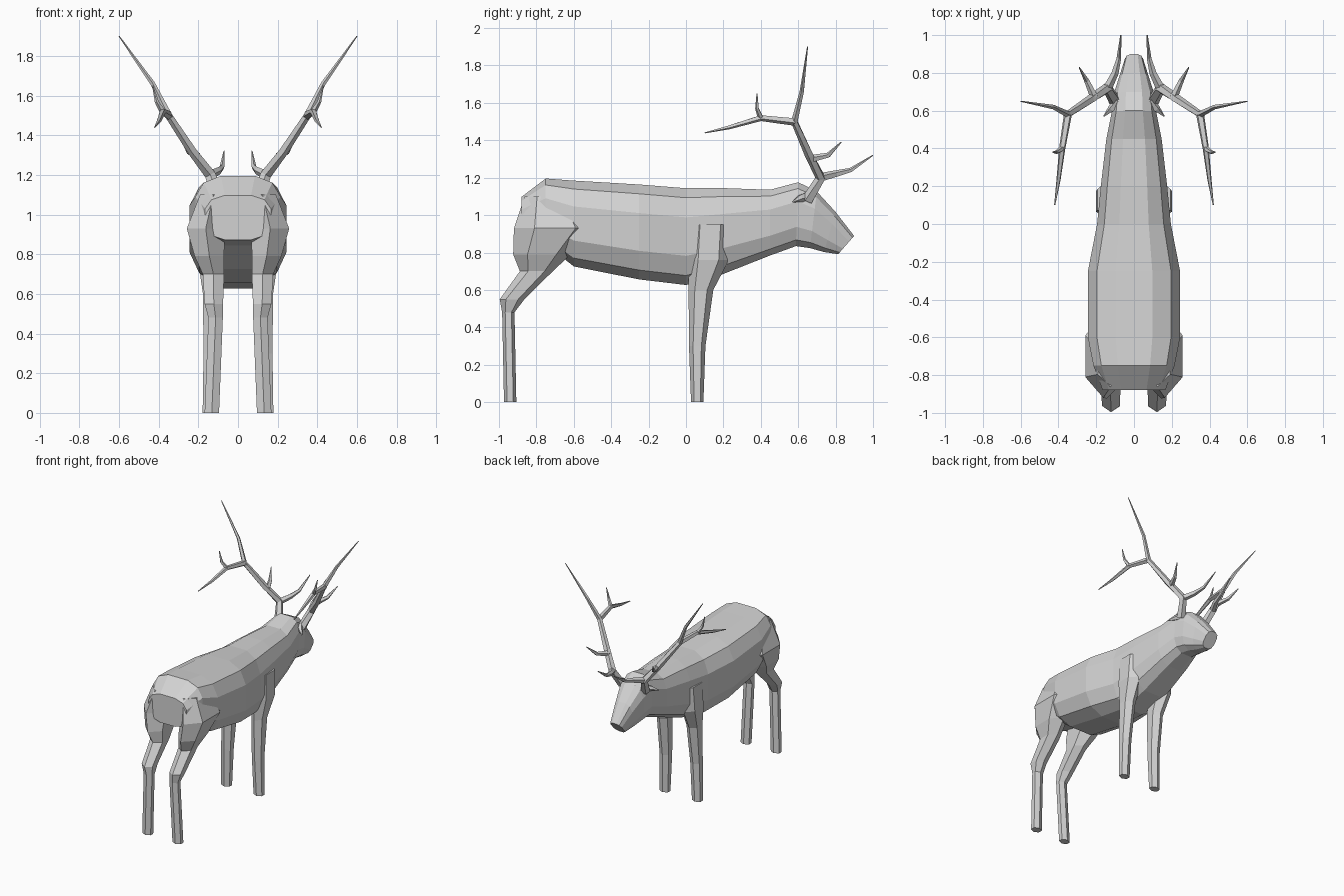
import bpy, bmesh, math
from mathutils import Vector

old = bpy.data.objects.get("Cube")
if old:
    bpy.data.objects.remove(old, do_unlink=True)

# Single coat colour
shade = 0.65
coat = bpy.data.materials.new("pale_grey")
coat.use_nodes = True
coat.diffuse_color = (shade, shade, shade, 1)
principled = coat.node_tree.nodes["Principled BSDF"]
principled.inputs["Base Color"].default_value = coat.diffuse_color


def ring_angles(sides):
    """Evenly spaced angles, turned by half a side."""
    return [math.tau * (k + 0.5) / sides for k in range(sides)]


def loft(name, rings, mirrored=True):
    """Skin a list of equal-length point rings and cap both ends."""
    bm = bmesh.new()
    loops = [[bm.verts.new(point) for point in ring] for ring in rings]
    for lower, upper in zip(loops, loops[1:]):
        for i in range(len(lower)):
            bm.faces.new((lower[i - 1], lower[i], upper[i], upper[i - 1]))
    bm.faces.new(loops[0])
    bm.faces.new(loops[-1])
    bmesh.ops.recalc_face_normals(bm, faces=bm.faces)
    mesh = bpy.data.meshes.new(name)
    bm.to_mesh(mesh)
    bm.free()
    mesh.materials.append(coat)
    part = bpy.data.objects.new(name, mesh)
    bpy.context.collection.objects.link(part)
    if mirrored:
        part.modifiers.new("Mirror", "MIRROR").use_mirror_merge = False


def horn(name, path, thickness):
    """Five-sided tube that tapers along its path to a point."""
    points = [Vector(p) for p in path]
    last = len(points) - 1
    rings = []
    for i, point in enumerate(points):
        along = points[min(i + 1, last)] - points[max(i - 1, 0)]
        across = along.cross(Vector((1, 0, 0))).normalized()
        out = along.cross(across).normalized()
        radius = max(thickness * (1 - i / last) ** 0.6, 0.003)
        rings.append([point + radius * (math.cos(a) * across + math.sin(a) * out)
                      for a in ring_angles(5)])
    loft(name, rings)


def legs(name, rows, inset):
    """Six-sided legs from rows of height, y centre and half depth."""
    rings = []
    for height, y, depth in rows:
        width = 0.03 + 0.4 * depth
        x = inset - 0.04 * height + width
        rings.append([(x + width * math.sin(a + math.pi / 6),
                       y + depth * math.cos(a + math.pi / 6) * 1.1, height)
                      for a in ring_angles(6)])
    loft(name, rings)


def rounded(value):
    """Push a circle coordinate outwards for a boxier cross-section."""
    return math.copysign(abs(value) ** 0.7, value)


# Body, neck and head: y, top, bottom, half width
spine = [
    (-0.88, 1.1, 0.87, 0.17),
    (-0.75, 1.2, 0.84, 0.22),
    (-0.6, 1.19, 0.72, 0.25),
    (-0.25, 1.17, 0.65, 0.25),
    (0, 1.15, 0.62, 0.2),
    (0.2, 1.15, 0.68, 0.18),
    (0.45, 1.14, 0.78, 0.15),
    (0.6, 1.18, 0.83, 0.12),
    (0.7, 1.13, 0.82, 0.11),
    (0.8, 1.02, 0.8, 0.08),
    (0.9, 0.89, 0.79, 0.05),
]
body = []
for y, top, bottom, width in spine:
    lean = max(0, y - 0.55) / 4     # the face slopes back towards the chin
    ring = []
    for angle in ring_angles(12):
        up = (1 + rounded(math.cos(angle))) / 2
        ring.append((width * rounded(math.sin(angle)),
                     y - lean * (1 - up),
                     bottom + (top - bottom) * up))
    body.append(ring)
loft("body_and_head", body, mirrored=False)

# Legs, from the hip or shoulder down to the hoof
legs("hind_legs", [
    (1.1, -0.73, 0.12),
    (0.93, -0.7, 0.2),
    (0.79, -0.77, 0.14),
    (0.7, -0.8, 0.08),
    (0.55, -0.93, 0.06),
    (0.48, -0.95, 0.03),
    (0, -0.94, 0.03),
], inset=0.09)
legs("front_legs", [
    (0.95, 0.13, 0.1),
    (0.76, 0.12, 0.1),
    (0.6, 0.08, 0.06),
    (0.3, 0.06, 0.04),
    (0, 0.06, 0.03),
], inset=0.1)

# Ears
horn("ears", [(0.08, 0.65, 1.1), (0.12, 0.61, 1.09), (0.16, 0.57, 1.07)], 0.03)

# Antlers: tines start from shared points on the main beam
crown = (0.14, 0.72, 1.2)
fork = (0.35, 0.58, 1.5)
rear_fork = (0.38, 0.4, 1.52)
horn("antler_beams", [(0.1, 0.65, 1.08), crown, (0.23, 0.66, 1.32), fork,
                      (0.43, 0.62, 1.66), (0.6, 0.65, 1.9)], 0.033)
horn("brow_tines", [crown, (0.1, 0.8, 1.22), (0.08, 0.88, 1.24),
                    (0.07, 1, 1.32)], 0.025)
horn("middle_tines", [(0.21, 0.67, 1.3), (0.25, 0.76, 1.32),
                      (0.29, 0.83, 1.39)], 0.022)
horn("rear_tines", [fork, rear_fork, (0.4, 0.23, 1.47), (0.42, 0.1, 1.44)], 0.022)
horn("rear_tine_forks", [rear_fork, (0.41, 0.38, 1.57), (0.43, 0.38, 1.65)], 0.016)
